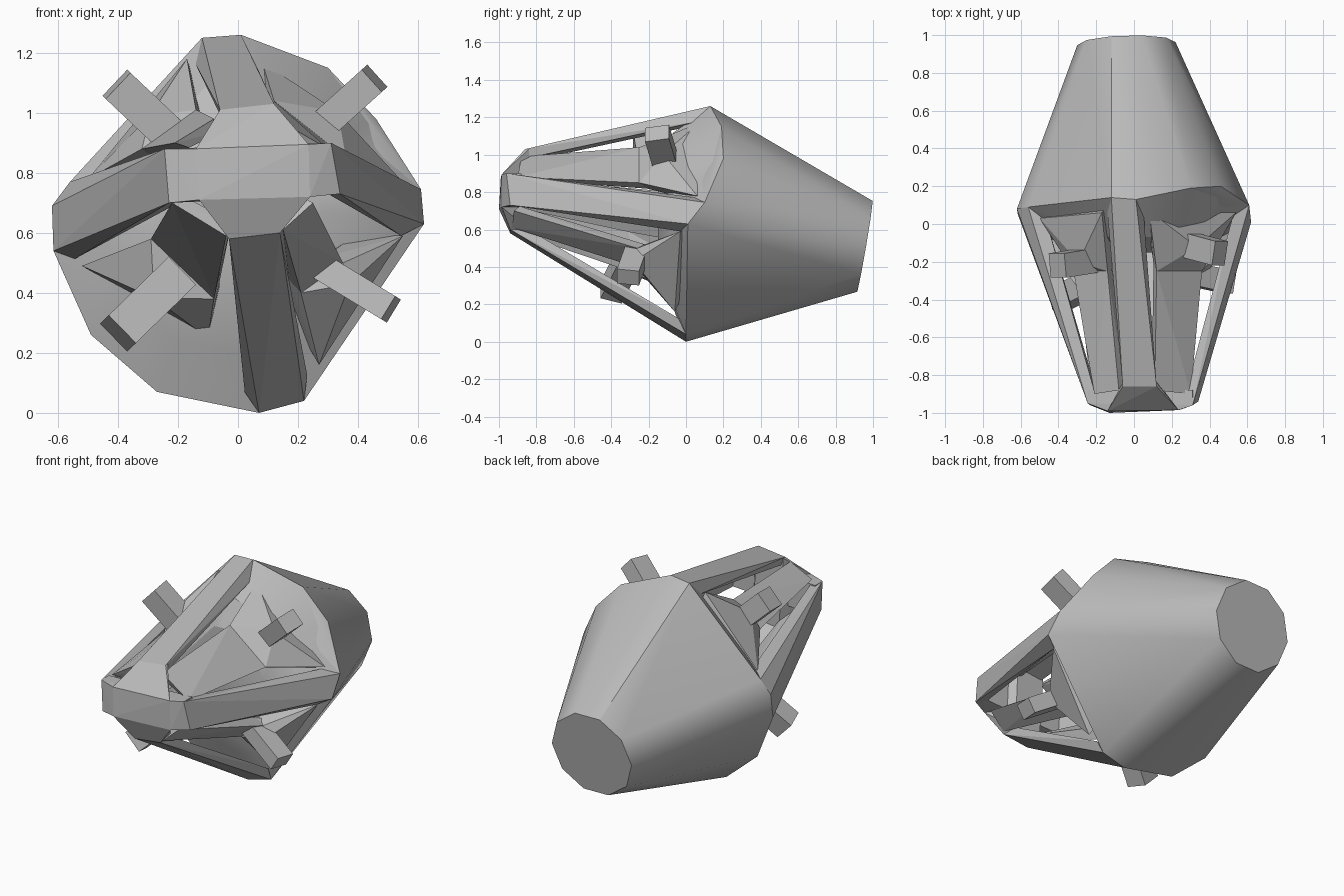
import bpy, bmesh, math
from mathutils import Vector

if "Cube" in bpy.data.objects:
    bpy.data.objects.remove(bpy.data.objects["Cube"], do_unlink=True)

grey = bpy.data.materials.new("plain grey")
grey.use_nodes = True
grey.diffuse_color = (0.5, 0.5, 0.5, 1)
grey.node_tree.nodes["Principled BSDF"].inputs["Base Color"].default_value = (0.5, 0.5, 0.5, 1)


def finish(name, bm, smooth=False):
    bmesh.ops.recalc_face_normals(bm, faces=bm.faces[:])
    mesh = bpy.data.meshes.new(name)
    bm.to_mesh(mesh)
    bm.free()
    mesh.materials.append(grey)
    ob = bpy.data.objects.new(name, mesh)
    bpy.context.collection.objects.link(ob)
    if smooth:
        bpy.ops.object.select_all(action='DESELECT')
        ob.select_set(True)
        bpy.context.view_layer.objects.active = ob
        bpy.ops.object.shade_smooth_by_angle(angle=math.radians(25))
    return ob


def hull(name, points, smooth=False):
    bm = bmesh.new()
    verts = [bm.verts.new(p) for p in points]
    bmesh.ops.convex_hull(bm, input=verts)
    loose = [v for v in bm.verts if not v.link_faces]
    bmesh.ops.delete(bm, geom=loose, context='VERTS')
    bmesh.ops.dissolve_limit(bm, angle_limit=math.radians(1),
                             verts=bm.verts[:], edges=bm.edges[:])
    return finish(name, bm, smooth)


# Widest outline of the shell, clockwise from the top
ring = [Vector(p) for p in (
    (-.12, .14, 1.25), (.01, .13, 1.26), (.30, .19, 1.15), (.46, .20, .98),
    (.61, .10, .745), (.62, .01, .63), (.22, 0, .04), (.07, 0, 0),
    (-.27, 0, .07), (-.49, .02, .26), (-.615, .05, .54), (-.62, .08, .69),
    (-.56, .09, .77))]
ring_center = Vector((0, 0, .63))
nose_center = Vector((.05, -.9, .81))

# Rear shell tapering to the tilted end cap
cap = []
for i in range(10):
    a = 2 * math.pi * (i + .5) / 10
    x, z = .26 * math.sin(a), .255 * math.cos(a)
    cap.append((x - .04, .955 + .17 * z + .03 * x, z + .51))
hull("rear_shell", ring + cap, smooth=True)

# Shallow domed floor inside the arms: y, scale, centre z
bm = bmesh.new()
loops = [[bm.verts.new(p) for p in ring]]
for y, s, cz in ((-.07, .74, .65), (-.15, .45, .67)):
    loops.append([bm.verts.new((p.x * s, y, cz + (p.z - ring_center.z) * s)) for p in ring])
n = len(ring)
for a, b in zip(loops, loops[1:]):
    for i in range(n):
        j = (i + 1) % n
        bm.faces.new((a[i], a[j], b[j], b[i]))
bm.faces.new(loops[-1])
finish("front_floor", bm, smooth=True)


def inward(p, c, depth, back):
    d = Vector((c.x - p.x, 0, c.z - p.z)).normalized()
    return p + d * depth + Vector((0, back, 0))


def flared(pair, c, depth, flare, back):
    """Inner edge of an arm end, wider than the outer edge."""
    a, b = pair[0], pair[1]
    side = Vector((b.x - a.x, 0, b.z - a.z)).normalized() * flare
    return [inward(a, c, depth, back) - side, inward(b, c, depth, back) + side]


# Four arms bridging from the shell to the nose, wider on the inside
arm_ends = {
    "top": ((-.06, -.86, 1.01), (.12, -.86, 1.03)),
    "left": ((.31, -.96, .90), (.34, -.94, .73)),
    "bottom": ((.14, -.94, .60), (-.03, -.94, .58)),
    "right": ((-.245, -.95, .88), (-.23, -.96, .70)),
}
arm_roots = {"top": (0, 1), "left": (4, 5), "bottom": (6, 7), "right": (12, 10, 11)}
for side, ends in arm_ends.items():
    root = [ring[i] for i in arm_roots[side]]
    tip = [Vector(e) for e in ends]
    hull(side + "_arm", root + tip + flared(root, ring_center, .08, .04, -.04)
         + flared(tip, nose_center, .05, .01, .02))

# Nose: crossed bars sharing one front plate
plate = [(-.14, -.99, .88), (.235, -.985, .895), (.24, -.985, .72), (-.13, -1.0, .71)]


def behind(points, y):
    return [(p[0], y, p[2]) for p in points]


across = list(arm_ends["right"] + arm_ends["left"])
hull("nose_crossbar", plate + across + behind(across, -.88))
upright = list(arm_ends["top"] + arm_ends["bottom"])
hull("nose_upright", plate + upright + behind(upright, -.84))


# Square stub pointing outward
def stub(name, start, end, width, height):
    a, b = Vector(start), Vector(end)
    d = (b - a).normalized()
    u = d.cross(Vector((0, 1, 0))).normalized()
    v = d.cross(u)
    hull(name, [c + u * i * width / 2 + v * j * height / 2
                for c in (a, b) for i in (-1, 1) for j in (-1, 1)])


# Between the arms: a strut from the nose, a peaked foot on the floor and a stub
# name: strut tip pair, strut base pair, foot pair, stub start, stub end, stub size
quarters = {
    "upper_left": (((.11, -.88, .99), (.30, -.90, .88)),
                   ((.12, -.25, 1.04), (.36, -.25, .85)),
                   ((.08, .07, 1.17), (.54, .06, .78)),
                   (.25, -.10, .93), (.455, -.155, 1.115), (.10, .13)),
    "upper_right": (((-.08, -.88, .98), (-.21, -.90, .90)),
                    ((-.14, -.25, 1.01), (-.32, -.25, .88)),
                    ((-.17, .06, 1.18), (-.50, .03, .78)),
                    (-.22, -.19, .92), (-.405, -.22, 1.095), (.12, .13)),
    "lower_right": (((-.22, -.93, .70), (-.04, -.93, .59)),
                    ((-.29, -.35, .58), (-.08, -.31, .38)),
                    ((-.52, -.03, .49), (-.10, -.02, .25)),
                    (-.20, -.30, .46), (-.40, -.40, .265), (.13, .12)),
    "lower_left": (((.25, -.92, .70), (.15, -.93, .61)),
                   ((.35, -.26, .50), (.21, -.27, .40)),
                   ((.55, -.03, .59), (.27, -.06, .16)),
                   (.28, -.26, .485), (.51, -.31, .345), (.09, .12)),
}
for name, (tip, base, foot, start, end, size) in quarters.items():
    tip, base, foot = ([Vector(p) for p in pair] for pair in (tip, base, foot))
    base_inner = [inward(p, ring_center, .06, .04) for p in base]
    hull(name + "_strut", tip + base + base_inner
         + [inward(p, nose_center, .05, .03) for p in tip])
    peak = Vector(start).lerp(Vector(end), .4)
    hull(name + "_foot", base + base_inner + foot + [peak]
         + [inward(p, ring_center, .15, .06) for p in foot])
    stub(name + "_stub", start, end, *size)
